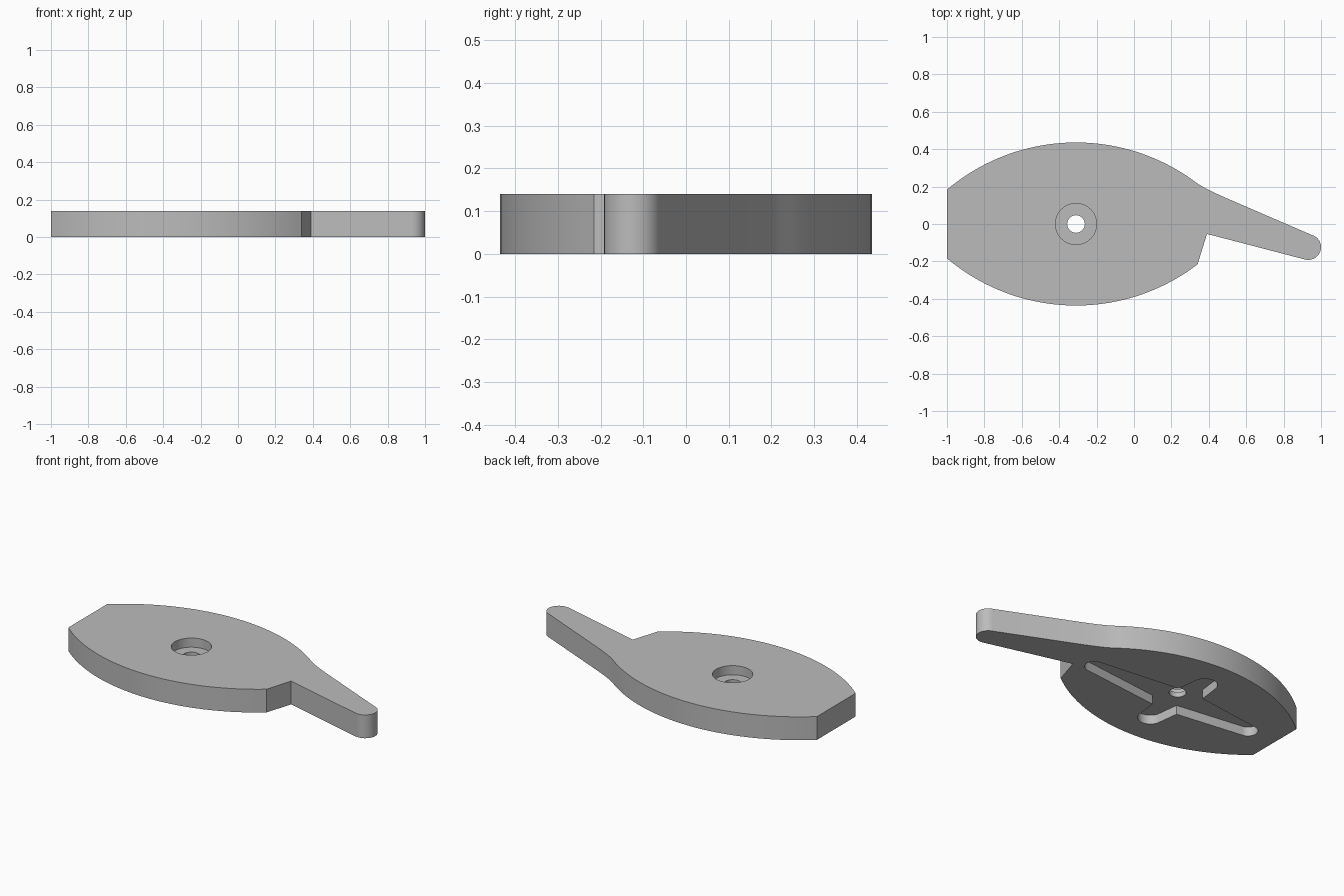
import bpy, bmesh
from math import sin, cos, pi, sqrt, radians
from mathutils import Vector

if "Cube" in bpy.data.objects:
    bpy.data.objects.remove(bpy.data.objects["Cube"], do_unlink=True)

THICK = 0.14
HUB_X = -0.31          # centre of the hub and of the rounded sides
SIDE_R, SIDE_Y = 1.07, 0.436

grey = bpy.data.materials.new("plain grey")
grey.use_nodes = True
color = (0.5, 0.5, 0.5, 1)
grey.diffuse_color = color
grey.node_tree.nodes["Principled BSDF"].inputs["Base Color"].default_value = color


def arc(cx, cy, r, start, end, n):
    """Points on an arc, angles in degrees."""
    angles = [radians(start + (end - start) * i / n) for i in range(n + 1)]
    return [(cx + r * cos(a), cy + r * sin(a)) for a in angles]


def prism(name, outline, z0, z1):
    """Extrude a closed outline from z0 to z1."""
    bm = bmesh.new()
    face = bm.faces.new([bm.verts.new((x, y, z0)) for x, y in outline])
    top = bmesh.ops.extrude_face_region(bm, geom=[face])["geom"]
    moved = [v for v in top if isinstance(v, bmesh.types.BMVert)]
    bmesh.ops.translate(bm, verts=moved, vec=(0, 0, z1 - z0))
    bmesh.ops.recalc_face_normals(bm, faces=bm.faces)
    mesh = bpy.data.meshes.new(name)
    bm.to_mesh(mesh)
    bm.free()
    mesh.materials.append(grey)
    obj = bpy.data.objects.new(name, mesh)
    bpy.context.collection.objects.link(obj)
    return obj


def side(x0, x1, n=40):
    """Rounded upper side of the body between two x positions."""
    xs = [x0 + (x1 - x0) * i / n for i in range(n + 1)]
    return [(x, SIDE_Y - SIDE_R + sqrt(SIDE_R ** 2 - (x - HUB_X) ** 2)) for x in xs]


# Body and lever outline, clockwise from the blunt end
upper = side(-1, 0.34)
start, control, end = Vector(upper[-1]), Vector((0.39, 0.184)), Vector((0.49, 0.14))
blend = []
for i in range(1, 9):
    t = i / 8
    blend.append(tuple(start * (1 - t) ** 2 + control * 2 * t * (1 - t) + end * t * t))
tip = arc(0.932, -0.124, 0.068, 75, -104, 20)
lower = [(x, -y) for x, y in reversed(upper)]
body = prism("lever_plate", upper + blend + tip + [(0.39, -0.053)] + lower, 0, THICK)

# Cross-shaped recess underneath: reach, tip radius and direction of each arm
arms = [(0.645, 0.055, 0), (0.3, 0.07, 90), (0.555, 0.055, 180), (0.3, 0.07, 270)]
corners = [(0.085, 0.11), (-0.085, 0.11), (-0.085, -0.11), (0.085, -0.11)]
cross = []
for (reach, r, turn), (cx, cy) in zip(arms, corners):
    a = radians(turn)
    d = reach - r
    cross += arc(HUB_X + d * cos(a), d * sin(a), r, turn - 90, turn + 90, 16)
    cross.append((HUB_X + cx, cy))

# Cutters: cross recess, counterbore and through hole
cutters = [
    prism("cross_cutter", cross, -0.1, 0.055),
    prism("counterbore_cutter", arc(HUB_X, 0, 0.11, 0, 352.5, 47), 0.085, 0.3),
    prism("hole_cutter", arc(HUB_X, 0, 0.047, 0, 350, 35), -0.2, 0.4),
]
for cutter in cutters:
    mod = body.modifiers.new(cutter.name, "BOOLEAN")
    mod.operation = "DIFFERENCE"
    mod.solver = "EXACT"
    mod.object = cutter
    cutter.hide_render = True

# Bake the cuts and drop the cutters
graph = bpy.context.evaluated_depsgraph_get()
cut_mesh = bpy.data.meshes.new_from_object(body.evaluated_get(graph))
body.modifiers.clear()
body.data = cut_mesh
for cutter in cutters:
    bpy.data.objects.remove(cutter, do_unlink=True)

# Smooth curved walls, keep edges sharp
bpy.ops.object.select_all(action="DESELECT")
body.select_set(True)
bpy.context.view_layer.objects.active = body
bpy.ops.object.shade_smooth_by_angle(angle=radians(25))
